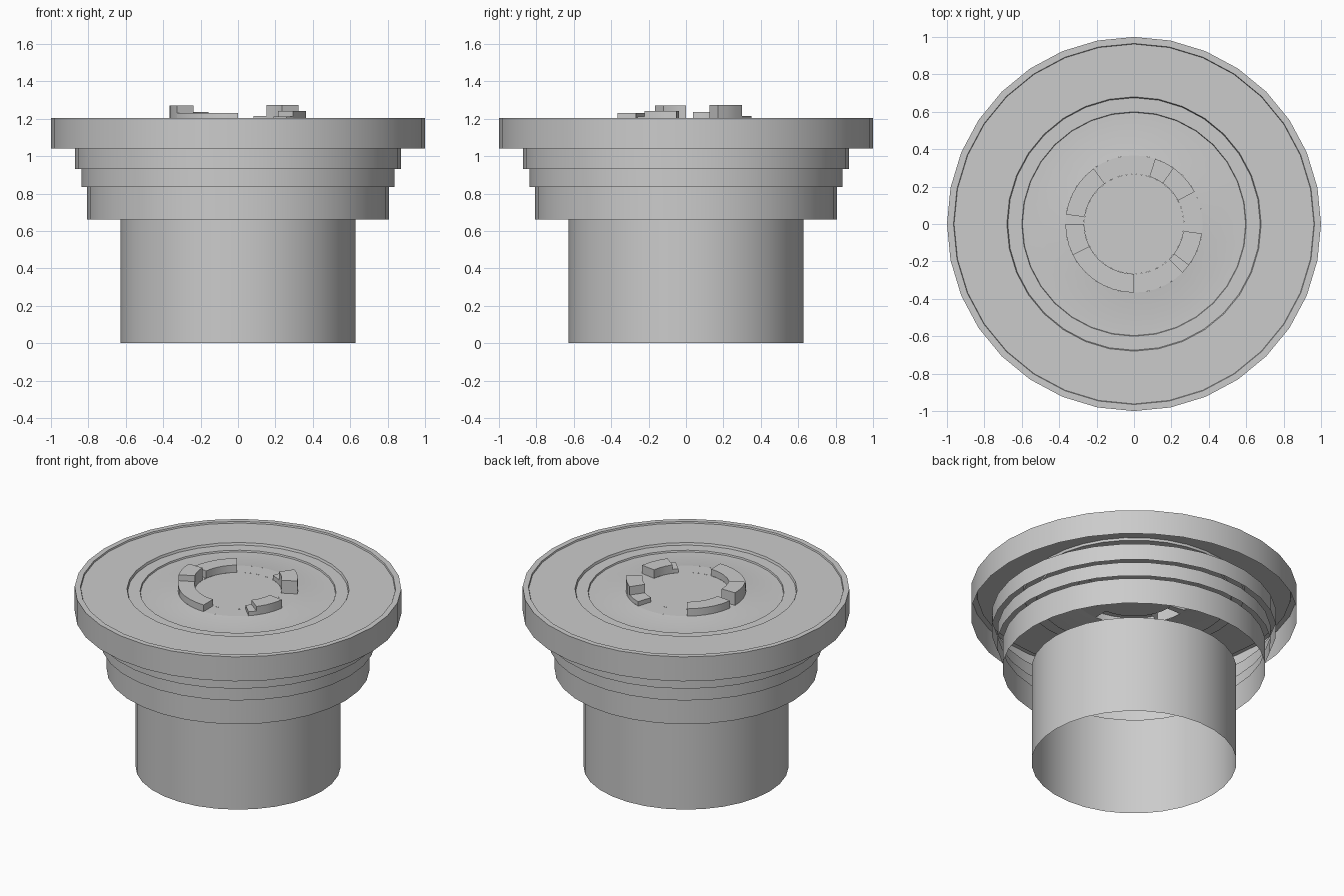
import bpy, bmesh, math

if "Cube" in bpy.data.objects:
    bpy.data.objects.remove(bpy.data.objects["Cube"])

SIDES = 32


def finish(name, bm):
    bmesh.ops.remove_doubles(bm, verts=bm.verts, dist=1e-5)
    mesh = bpy.data.meshes.new(name)
    bm.to_mesh(mesh)
    bm.free()
    ob = bpy.data.objects.new(name, mesh)
    bpy.context.collection.objects.link(ob)
    bpy.ops.object.select_all(action='DESELECT')
    ob.select_set(True)
    bpy.context.view_layer.objects.active = ob
    bpy.ops.object.shade_smooth_by_angle(angle=math.radians(30))
    return ob


def sweep(bm, profile, a0=0, a1=360, n=SIDES):
    """Sweep (radius, z) points around z between two angles; returns the rings."""
    rings = []
    for i in range(n + 1):
        a = math.radians(a0 + (a1 - a0) * i / n)
        rings.append([bm.verts.new((r * math.cos(a), r * math.sin(a), z)) for r, z in profile])
    for p, q in zip(rings, rings[1:]):
        for k in range(len(profile) - 1):
            bm.faces.new((p[k], q[k], q[k + 1], p[k + 1]))
    return rings


def shell(name, profile):
    bm = bmesh.new()
    sweep(bm, profile)
    return finish(name, bm)


# Open, stepped sleeves (the horizontal gaps between them are open)
for name, r, z0, z1 in (("stem_sleeve", 0.628, 0.0, 0.66),
                        ("lower_sleeve", 0.806, 0.66, 0.835),
                        ("middle_sleeve", 0.838, 0.835, 0.93),
                        ("upper_sleeve", 0.872, 0.93, 1.04)):
    shell(name, [(r, z0), (r, z1)])

# Rim band with the top plate, its groove and the shallow dish
R_IN, R_OUT, FLOOR = 0.267, 0.367, 1.185
shell("rim_and_top_plate", [(1.0, 1.04), (1.0, 1.205), (0.965, 1.205), (0.962, 1.195),
                            (0.68, 1.195), (0.675, 1.18), (0.60, 1.18), (0.597, 1.17),
                            (0.50, 1.17), (R_OUT, FLOOR)])

# Centre disc
bm = bmesh.new()
bmesh.ops.create_circle(bm, cap_ends=True, segments=SIDES, radius=R_IN)
bmesh.ops.translate(bm, verts=bm.verts, vec=(0, 0, FLOOR))
finish("centre_disc", bm)

# Raised locking lugs: (start angle, end angle, top height), hollow underneath
lugs = [(28, 55, 1.272), (55, 72, 1.215), (126, 172, 1.235),
        (180, 207, 1.27), (207, 270, 1.23), (315, 323, 1.212), (323, 352, 1.242)]
for i, (a0, a1, top) in enumerate(lugs):
    bm = bmesh.new()
    rings = sweep(bm, [(R_OUT, FLOOR), (R_OUT, top), (R_IN, top), (R_IN, FLOOR)],
                  a0, a1, max(2, round((a1 - a0) / 9)))
    bm.faces.new(rings[0])
    bm.faces.new(rings[-1][::-1])
    finish(f"lug_{i + 1}", bm)

# Dish floor between the lugs
bm = bmesh.new()
for (_, end, _), (start, _, _) in zip(lugs, lugs[1:] + [(388, 0, 0)]):
    if start > end:
        sweep(bm, [(R_OUT, FLOOR), (R_IN, FLOOR)], end, start, max(2, round((start - end) / 9)))
finish("dish_floor", bm)
